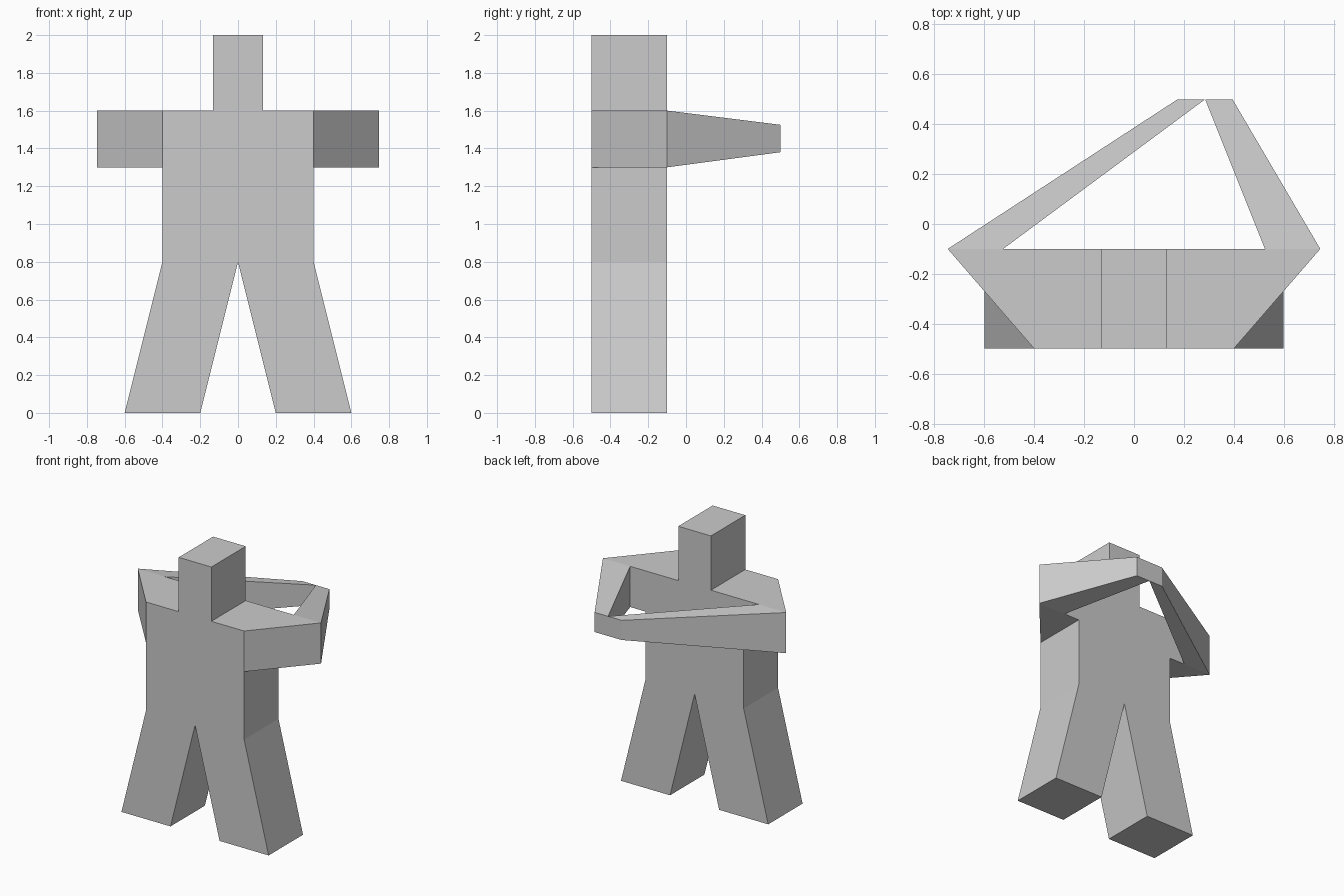
import bpy, bmesh

if "Cube" in bpy.data.objects:
    bpy.data.objects.remove(bpy.data.objects["Cube"])


def make_object(name, bm):
    bmesh.ops.recalc_face_normals(bm, faces=bm.faces[:])
    mesh = bpy.data.meshes.new(name)
    bm.to_mesh(mesh)
    bm.free()
    obj = bpy.data.objects.new(name, mesh)
    bpy.context.collection.objects.link(obj)
    return obj


# Head, torso and legs: one mirrored front outline extruded in depth
half = [(0.2, 0), (0.6, 0), (0.4, 0.8), (0.4, 1.6), (0.133, 1.6), (0.133, 2)]
outline = [(0, 0.8)] + half + [(-x, z) for x, z in reversed(half)]
bm = bmesh.new()
face = bm.faces.new([bm.verts.new((x, -0.5, z)) for x, z in outline])
ext = bmesh.ops.extrude_face_region(bm, geom=[face])
verts = [g for g in ext["geom"] if isinstance(g, bmesh.types.BMVert)]
bmesh.ops.translate(bm, verts=verts, vec=(0, 0.4, 0))
make_object("body", bm)


# Arm: wedge shoulder and tapering forearm, from a plan outline
def make_arm(name, side, hand_outer, hand_inner):
    plan = [(0.4 * side, -0.5), (0.747 * side, -0.1), (hand_outer, 0.5),
            (hand_inner, 0.5), (0.525 * side, -0.1), (0.4 * side, -0.1)]
    bm = bmesh.new()
    low, high = [], []
    for x, y in plan:
        z0, z1 = (1.38, 1.525) if y > 0 else (1.3, 1.6)
        low.append(bm.verts.new((x, y, z0)))
        high.append(bm.verts.new((x, y, z1)))
    for ring in (low, high):
        bm.faces.new([ring[i] for i in (0, 1, 4, 5)])
        bm.faces.new([ring[i] for i in (1, 2, 3, 4)])
    for i in range(6):
        j = (i + 1) % 6
        bm.faces.new((low[i], low[j], high[j], high[i]))
    make_object(name, bm)


make_arm("right_arm", 1, 0.395, 0.285)
make_arm("left_arm", -1, 0.175, 0.285)
